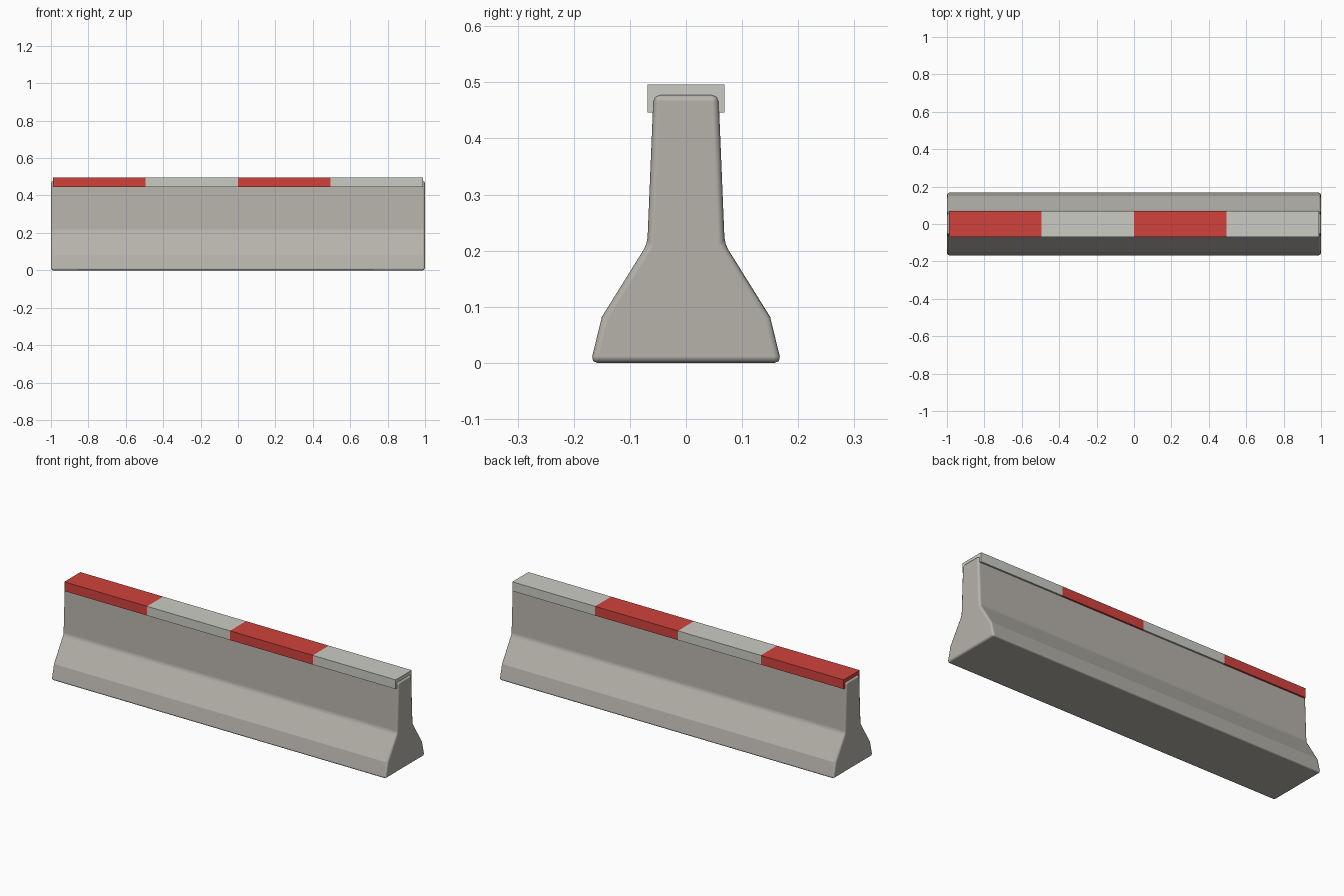
import bpy, bmesh, math

if "Cube" in bpy.data.objects:
    bpy.data.objects.remove(bpy.data.objects["Cube"])


def material(name, rgb):
    m = bpy.data.materials.new(name)
    m.diffuse_color = (*rgb, 1)
    m.use_nodes = True
    m.node_tree.nodes["Principled BSDF"].inputs["Base Color"].default_value = m.diffuse_color
    return m


concrete = material("concrete grey", (0.47, 0.45, 0.41))
white = material("reflective white", (0.60, 0.60, 0.56))
red = material("warning red", (0.64, 0.055, 0.045))


def add_object(name, bm, mat):
    bmesh.ops.recalc_face_normals(bm, faces=bm.faces)
    mesh = bpy.data.meshes.new(name)
    bm.to_mesh(mesh)
    bm.free()
    mesh.materials.append(mat)
    ob = bpy.data.objects.new(name, mesh)
    bpy.context.collection.objects.link(ob)
    return ob


# Concrete barrier body: mirrored half profile extruded along x
half = [(0.170, 0.0), (0.150, 0.082), (0.069, 0.212), (0.058, 0.478)]
profile = half + [(-y, z) for y, z in reversed(half)]
bm = bmesh.new()
face = bm.faces.new([bm.verts.new((-1, y, z)) for y, z in profile])
ext = bmesh.ops.extrude_face_region(bm, geom=[face])
bmesh.ops.translate(bm, vec=(2, 0, 0),
                    verts=[v for v in ext["geom"] if isinstance(v, bmesh.types.BMVert)])
body = add_object("barrier_body", bm, concrete)
bpy.context.view_layer.objects.active = body
body.select_set(True)
bpy.ops.object.shade_smooth_by_angle(angle=math.radians(15))

# Softened concrete edges
bevel = body.modifiers.new("edge_bevel", "BEVEL")
bevel.width = 0.012
bevel.segments = 2
bevel.limit_method = "ANGLE"
bevel.angle_limit = math.radians(25)
bevel.harden_normals = True

# Alternating red and white cap blocks along the top
length = 0.495
for i in range(4):
    bm = bmesh.new()
    bmesh.ops.create_cube(bm, size=1)
    bmesh.ops.scale(bm, vec=(length, 0.137, 0.05), verts=bm.verts)
    bmesh.ops.translate(bm, vec=((i - 1.5) * length, 0, 0.471), verts=bm.verts)
    add_object(f"cap_stripe_{i + 1}", bm, white if i % 2 else red)
